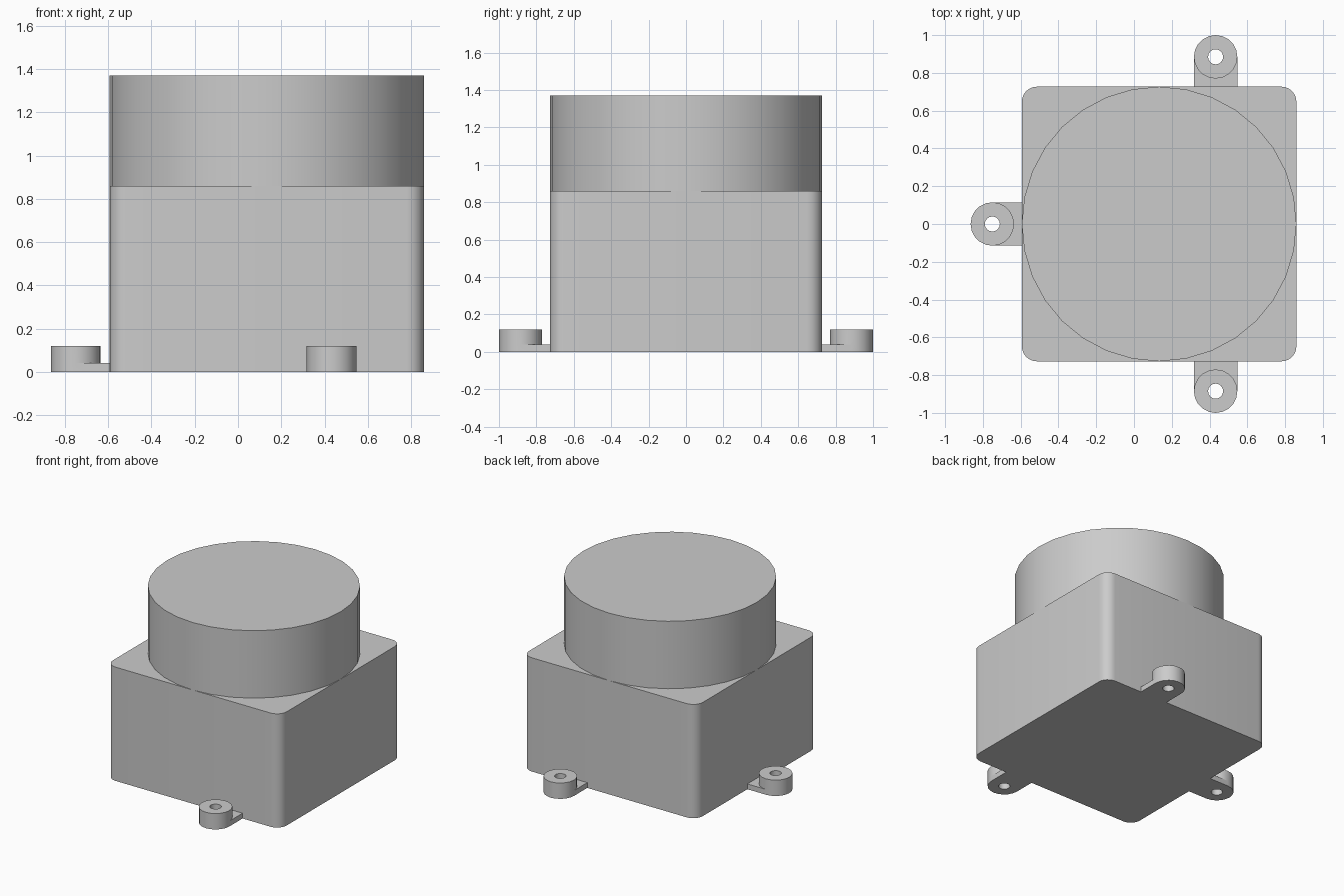
import bpy, bmesh
from math import pi
from mathutils import Matrix, Vector

old = bpy.data.objects.get("Cube")
if old:
    bpy.data.objects.remove(old, do_unlink=True)

grey = bpy.data.materials.new("plain grey")
grey.use_nodes = True
COLOUR = (0.6, 0.6, 0.6, 1)
grey.diffuse_color = COLOUR
grey.node_tree.nodes["Principled BSDF"].inputs["Base Color"].default_value = COLOUR

CX, HALF, BODY_TOP, CAP_TOP = 0.133, 0.727, 0.86, 1.37
LUG_R, HOLE_R, LUG_H, TAB_H = 0.115, 0.04, 0.12, 0.04


def finish(name, bm):
    mesh = bpy.data.meshes.new(name)
    bm.to_mesh(mesh)
    bm.free()
    ob = bpy.data.objects.new(name, mesh)
    bpy.context.collection.objects.link(ob)
    mesh.materials.append(grey)
    return ob


def select(ob):
    bpy.ops.object.select_all(action="DESELECT")
    ob.select_set(True)
    bpy.context.view_layer.objects.active = ob


def smooth(ob):
    select(ob)
    bpy.ops.object.shade_smooth_by_angle(angle=pi / 6)


def box(name, lo, hi, corner=0):
    lo, hi = Vector(lo), Vector(hi)
    bm = bmesh.new()
    bmesh.ops.create_cube(bm, size=1, matrix=Matrix.Translation((lo + hi) / 2)
                          @ Matrix.Diagonal((*(hi - lo), 1)))
    if corner:
        upright = [e for e in bm.edges if abs(e.verts[0].co.z - e.verts[1].co.z) > 0.01]
        bmesh.ops.bevel(bm, geom=upright, offset=corner, segments=6,
                        profile=0.5, affect="EDGES")
    return finish(name, bm)


def cylinder(name, x, y, r, z0, z1, sides):
    bm = bmesh.new()
    bmesh.ops.create_cone(bm, cap_ends=True, segments=sides, radius1=r, radius2=r,
                          depth=z1 - z0, matrix=Matrix.Translation((x, y, (z0 + z1) / 2)))
    return finish(name, bm)


def combine(ob, tool, operation):
    tool.hide_render = True
    mod = ob.modifiers.new(operation.lower(), "BOOLEAN")
    mod.operation, mod.object, mod.solver = operation, tool, "EXACT"
    select(ob)
    bpy.ops.object.modifier_apply(modifier=mod.name)
    bpy.data.objects.remove(tool, do_unlink=True)


# Square housing with rounded upright corners, and the round cap on it
smooth(box("housing", (CX - HALF, -HALF, 0), (CX + HALF, HALF, BODY_TOP), 0.08))
smooth(cylinder("round_cap", CX, 0, HALF, BODY_TOP, CAP_TOP, 32))


# Mounting lugs: drilled boss joined to the housing by a thin tab
def lug(name, x, y, tab_lo, tab_hi):
    boss = cylinder(name, x, y, LUG_R, 0, LUG_H, 20)
    combine(boss, box("tab", (*tab_lo, 0), (*tab_hi, TAB_H)), "UNION")
    combine(boss, cylinder("drill", x, y, HOLE_R, -0.1, LUG_H + 0.1, 16), "DIFFERENCE")
    smooth(boss)


SIDE_X, SIDE_Y, END_X = 0.432, 0.885, -0.75
lug("back_lug", SIDE_X, SIDE_Y, (SIDE_X - LUG_R, HALF - 0.01), (SIDE_X + LUG_R, SIDE_Y))
lug("front_lug", SIDE_X, -SIDE_Y, (SIDE_X - LUG_R, -SIDE_Y), (SIDE_X + LUG_R, 0.01 - HALF))
lug("right_lug", END_X, 0, (END_X, -LUG_R), (CX - HALF + 0.01, LUG_R))
